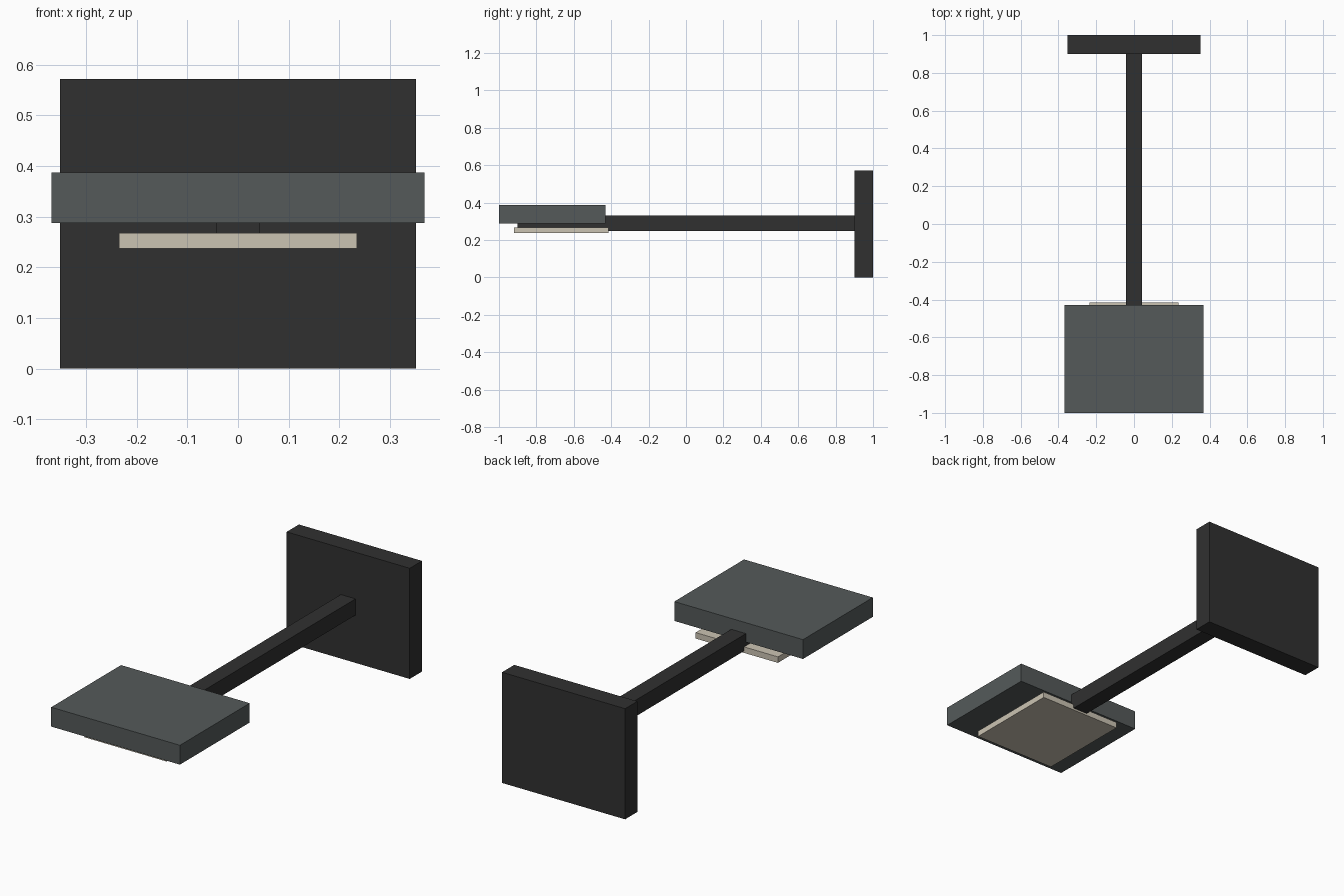
import bpy
import bmesh
from mathutils import Vector

if "Cube" in bpy.data.objects:
    bpy.data.objects.remove(bpy.data.objects["Cube"])


def material(name, rgb):
    m = bpy.data.materials.new(name)
    m.diffuse_color = (*rgb, 1)
    m.use_nodes = True
    m.node_tree.nodes["Principled BSDF"].inputs["Base Color"].default_value = m.diffuse_color
    return m


def box(name, lo, hi, mat):
    """Axis-aligned box between two corners."""
    lo, hi = Vector(lo), Vector(hi)
    size = hi - lo
    bm = bmesh.new()
    bmesh.ops.create_cube(bm, size=1)
    bmesh.ops.scale(bm, vec=size, verts=bm.verts)
    mesh = bpy.data.meshes.new(name)
    bm.to_mesh(mesh)
    bm.free()
    mesh.materials.append(mat)
    obj = bpy.data.objects.new(name, mesh)
    obj.location = (lo + hi) / 2
    bpy.context.collection.objects.link(obj)
    return obj


black = material("black_metal", (0.03, 0.03, 0.03))
grey = material("grey_metal", (0.09, 0.102, 0.102))
cream = material("cream_panel", (0.60, 0.55, 0.45))

# Wall plate and the arm that reaches under the lamp head
box("wall_plate", (-0.352, 0.90, 0), (0.352, 1.0, 0.572), black)
box("arm", (-0.042, -0.90, 0.247), (0.042, 0.90, 0.331), black)

# Lamp head and light panel below it
box("lamp_head", (-0.368, -1.0, 0.287), (0.368, -0.43, 0.387), grey)
box("light_panel", (-0.235, -0.92, 0.237), (0.235, -0.415, 0.268), cream)
